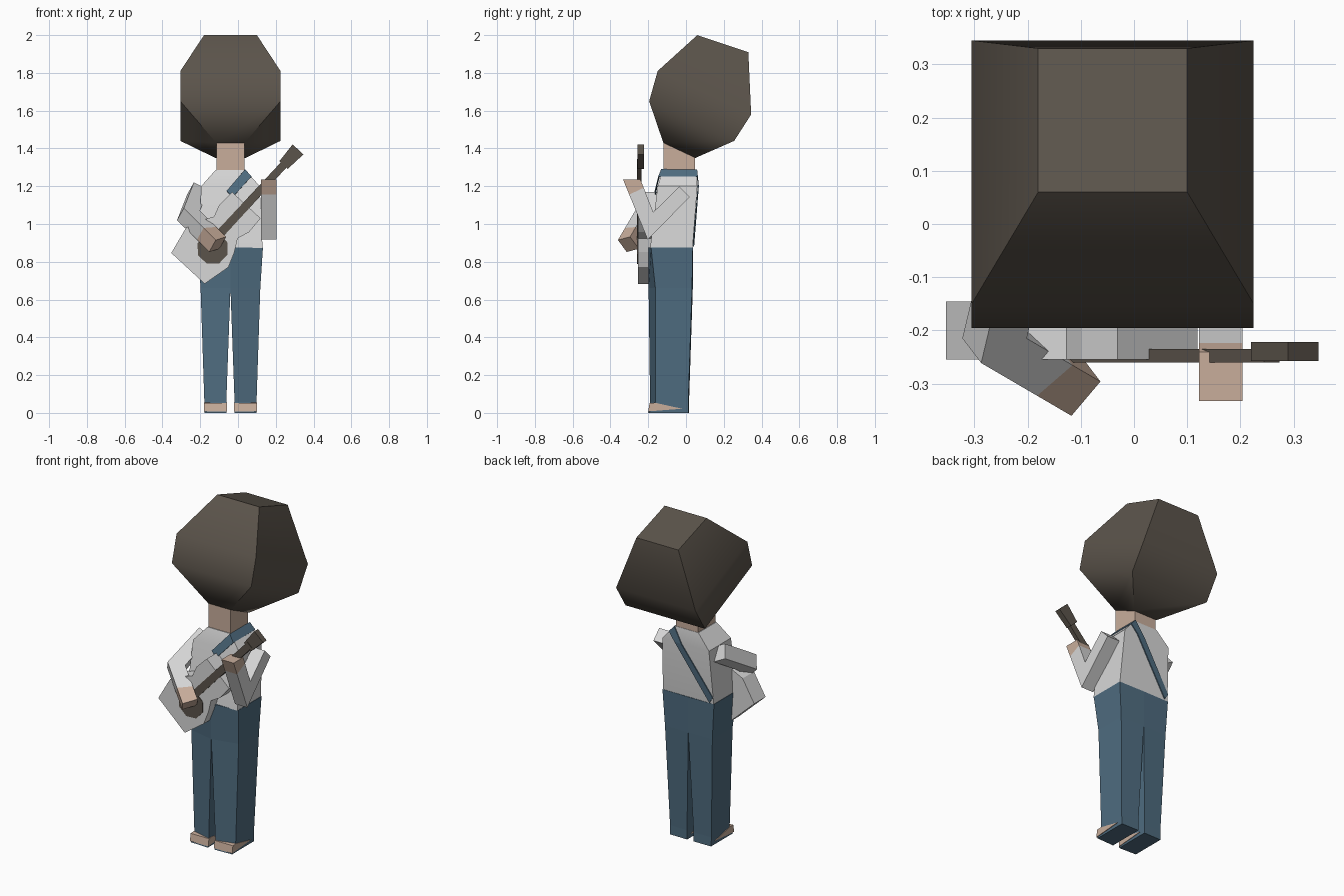
import bpy, bmesh, math
from mathutils import Vector as V

if "Cube" in bpy.data.objects:
    bpy.data.objects.remove(bpy.data.objects["Cube"])

CX = -0.04  # body centre line


def mat(name, rgb):
    m = bpy.data.materials.new(name)
    m.diffuse_color = (*rgb, 1)
    m.use_nodes = True
    m.node_tree.nodes["Principled BSDF"].inputs["Base Color"].default_value = m.diffuse_color
    return m


HAIR = mat("dark brown", (0.105, 0.088, 0.070))
SKIN = mat("skin", (0.58, 0.42, 0.33))
WHITE = mat("pale grey", (0.68, 0.68, 0.68))
DENIM = mat("denim blue", (0.078, 0.150, 0.215))


def build(name, verts, faces, m, smooth=None):
    me = bpy.data.meshes.new(name)
    bm = bmesh.new()
    vs = [bm.verts.new(v) for v in verts]
    for f in faces:
        bm.faces.new([vs[i] for i in f])
    bmesh.ops.recalc_face_normals(bm, faces=bm.faces)
    bm.to_mesh(me)
    bm.free()
    me.materials.append(m)
    ob = bpy.data.objects.new(name, me)
    bpy.context.collection.objects.link(ob)
    if smooth:
        bpy.ops.object.select_all(action='DESELECT')
        ob.select_set(True)
        bpy.context.view_layer.objects.active = ob
        bpy.ops.object.shade_smooth_by_angle(angle=math.radians(smooth))
    return ob


def loft(name, rings, m, smooth=None):
    n = len(rings[0])
    verts = [p for r in rings for p in r]
    faces = [list(range(n)), list(range(len(verts) - n, len(verts)))]
    for k in range(len(rings) - 1):
        for i in range(n):
            j = (i + 1) % n
            faces.append([k*n + i, k*n + j, k*n + n + j, k*n + n + i])
    return build(name, verts, faces, m, smooth)


# Hair: side profile (y, z, half width), faceted round
prof = [(0.06, 2.0, .14), (0.33, 1.91, .14), (0.345, 1.58, .265), (0.255, 1.44, .265),
        (0.05, 1.35, .08), (-0.12, 1.43, .075), (-0.195, 1.65, .265), (-0.15, 1.81, .265)]
hv = [(CX + s*w, y, z) for s in (-1, 1) for y, z, w in prof]
hf = [[i, (i + 1) % 8, (i + 1) % 8 + 8, i + 8] for i in range(8)]
for o in (0, 8):
    hf += [[o + i for i in q] for q in ((0, 1, 2, 7), (2, 3, 6, 7), (3, 4, 5, 6))]
build("hair", hv, hf, HAIR, 50)


def rect(z, hw, y0, y1):
    return [(CX - hw, y0, z), (CX + hw, y0, z), (CX + hw, y1, z), (CX - hw, y1, z)]


# Neck and shirt
loft("neck", [rect(1.26, .074, -.118, .048), rect(1.47, .074, -.118, .048)], SKIN)
loft("shirt", [rect(1.287, .078, -.122, .05), rect(1.2, .155, -.15, .06),
               rect(.873, .17, -.19, .035)], WHITE, 30)

# Trouser legs and feet: rings of (z, outer, inner, outer front/back y, inner front/back y)
leg = [(.875, .172, 0, -.185, .036, -.2, .038), (.66, .158, 0, -.162, .032, -.198, .036),
       (.055, .138, .022, -.162, .012, -.19, .016), (0, .137, .022, -.195, .014, -.2, .015)]
for s, side in ((-1, "left"), (1, "right")):
    loft(side + "_trouser_leg",
         [[(CX + s*o, of, z), (CX + s*i, nf, z), (CX + s*i, nb, z), (CX + s*o, ob, z)]
          for z, o, i, of, ob, nf, nb in leg], DENIM)
    tri = [(-.2, .008), (-.193, .052), (-.165, .054), (-.02, .022)]
    loft(side + "_foot", [[(CX + s*x, y, z) for y, z in tri] for x in (.019, .141)], SKIN)


# Arms: square section tube bent at the elbow, hand is the end of it
def arm(side, path, r, t, end=None):
    a, b, c = map(V, path)
    d1, d2 = (b - a).normalized(), (c - b).normalized()
    n = d1.cross(d2).normalized()
    sin_half = math.sin((math.pi - d1.angle(d2)) / 2)
    secs = [(a, d1.cross(n) * r * .95), (b, (d1 - d2).normalized() * r / sin_half),
            (c, V(end) if end else d2.cross(n) * r)]

    def ring(p, o):
        return [p + o + n*r, p - o + n*r, p - o - n*r, p + o - n*r]
    r0, r1, r2 = [ring(*q) for q in secs]
    wrist = [p.lerp(q, t) for p, q in zip(r1, r2)]
    loft(side + "_sleeve", [r0, r1, wrist], WHITE, 30)
    loft(side + "_hand", [wrist, r2], SKIN)


arm("right", [(.163, -.008, 1.17), (.163, -.188, .99), (.163, -.287, 1.235)], .041, .75,
    (0, -.046, 0))
arm("left", [(-.215, -.01, 1.17), (-.262, -.215, 1.045), (-.108, -.305, .892)], .043, .62)


# Guitar: outlines in (along neck, across) mapped onto the tilted front plane
def g(u, v, y):
    return (-.265 + .68*u - .735*v, y, .765 + .735*u + .68*v)


def plate(name, pts, y0, y1, m):
    loft(name, [[g(u, v, y) for u, v in pts] for y in (y0, y1)], m)


half = [(0, .12), (.15, .153), (.23, .122), (.295, .085), (.36, .107), (.455, .102)]
plate("guitar_body", half + [(u, -v) for u, v in reversed(half)], -.255, -.146, WHITE)
plate("guitar_pickguard", [(.165 + .085*math.cos(k*math.pi/4 + .39),
                            -.025 + .085*math.sin(k*math.pi/4 + .39)) for k in range(8)],
      -.259, -.253, HAIR)
plate("guitar_neck", [(.2, .023), (.77, .02), (.77, -.02), (.2, -.023)], -.26, -.235, HAIR)
plate("guitar_headstock", [(.745, .03), (.857, .039), (.857, -.039), (.745, -.03)],
      -.257, -.222, HAIR)

# Strap: thin ribbon over the shoulder and across the back
A = [(-.06, -.163, 1.175), (.036, -.13, 1.288), (.036, .057, 1.288), (-.015, .065, 1.2), (-.208, .04, .915)]
B = [(-.03, -.165, 1.14), (.07, -.145, 1.25), (.07, .061, 1.25), (.03, .065, 1.2), (-.185, .04, .88)]
strap = build("strap", A + B, [[i, i + 1, i + 6, i + 5] for i in range(4)], DENIM)
sm = strap.modifiers.new("thickness", 'SOLIDIFY')
sm.thickness = .006
sm.offset = 0
